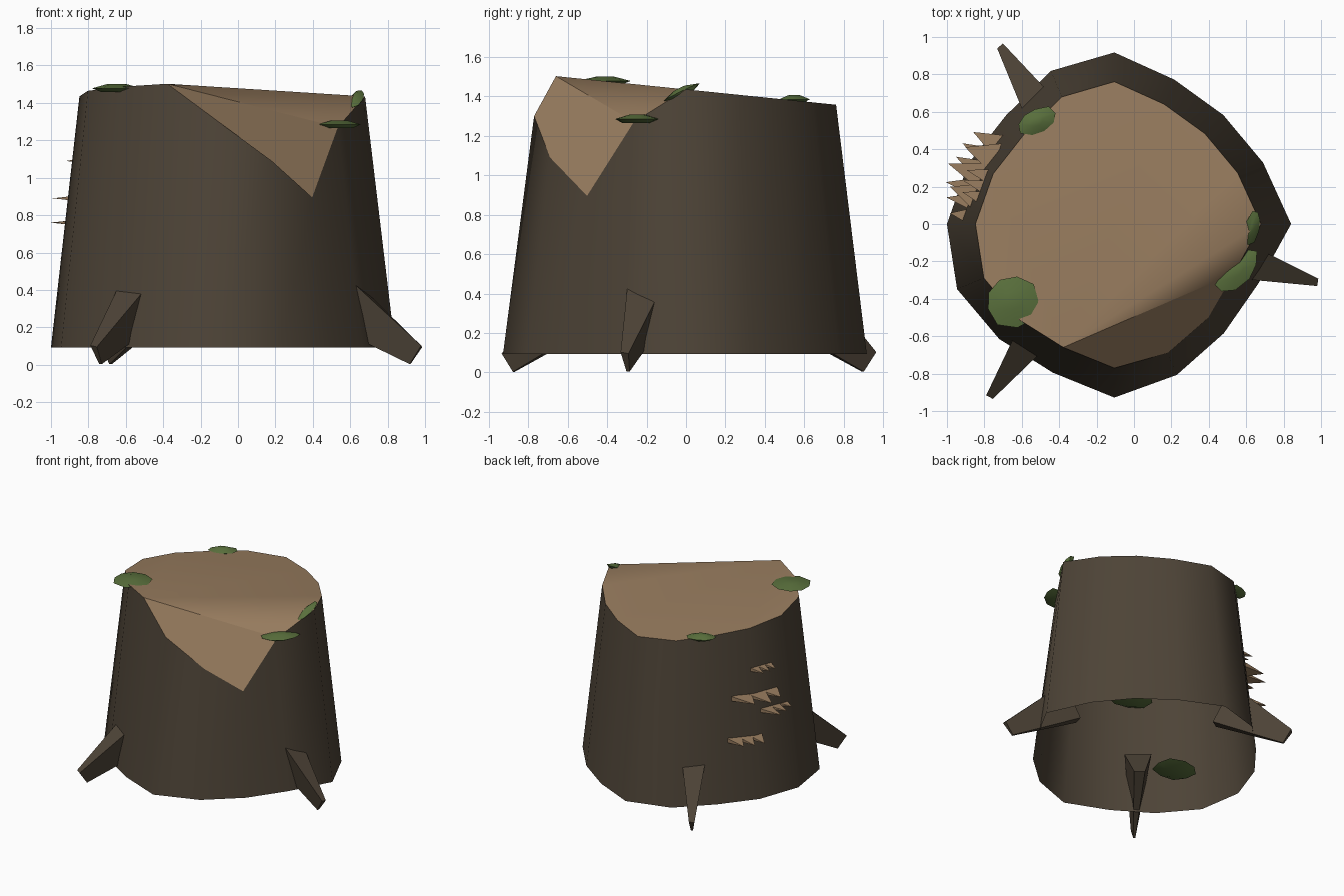
import bpy, bmesh, math, random
from mathutils import Vector, Euler

random.seed(4)
if "Cube" in bpy.data.objects:
    bpy.data.objects.remove(bpy.data.objects["Cube"], do_unlink=True)


def material(name, rgb):
    m = bpy.data.materials.new(name)
    m.use_nodes = True
    m.diffuse_color = (*rgb, 1)
    bsdf = m.node_tree.nodes["Principled BSDF"]
    bsdf.inputs["Base Color"].default_value = (*rgb, 1)
    bsdf.inputs["Roughness"].default_value = 0.9
    return m


bark = material("bark", (0.075, 0.057, 0.038))
wood = material("cut wood", (0.31, 0.2, 0.112))
moss = material("moss green", (0.1, 0.16, 0.045))

SIDES = 16
CENTRE = Vector((-0.105, 0, 0))
RADII = [.945, .86, .824, .836, .917, .886, .82, .845, .895, .91, .87, .86, .928, .873, .827, .833]
BASE_Z, TAPER = 0.093, 0.83


def polar(angle, radius, z):
    return CENTRE + Vector((math.cos(angle) * radius, math.sin(angle) * radius, z))


def finish(name, bm, mats, smooth=None):
    mesh = bpy.data.meshes.new(name)
    bm.to_mesh(mesh)
    bm.free()
    for m in mats:
        mesh.materials.append(m)
    ob = bpy.data.objects.new(name, mesh)
    bpy.context.collection.objects.link(ob)
    if smooth:
        bpy.ops.object.select_all(action="DESELECT")
        ob.select_set(True)
        bpy.context.view_layer.objects.active = ob
        bpy.ops.object.shade_smooth_by_angle(angle=math.radians(smooth))


# Stump: tapered open-bottomed wall, sloping top with a broken-out notch
bm = bmesh.new()
notch = {12: (1.30, TAPER), 13: (1.09, 0.855), 14: (0.895, 0.858), 15: (1.27, TAPER)}
low, top = [], []
for i, r in enumerate(RADII):
    a = math.tau * i / SIDES
    low.append(bm.verts.new(polar(a, r, BASE_Z)))
    if i in notch:
        z, shrink = notch[i]
        p = polar(a, r * shrink, z)
    else:
        p = polar(a, r * TAPER, 0)
        p.z = 1.435 - 0.102 * p.y
    top.append(bm.verts.new(p))
for i in range(SIDES):
    j = (i + 1) % SIDES
    bm.faces.new((low[i], low[j], top[j], top[i]))
cap = bm.faces.new(top[:12])
slope = bm.faces.new((top[11], top[15], top[0]))
break_face = bm.faces.new(top[11:16])
for f in (cap, slope, break_face):
    f.material_index = 1
for f in bm.faces:
    f.smooth = True
# Crisp rim and notch fold; wall and cap stay smooth
for e in bm.edges:
    e.smooth = len({f.material_index for f in e.link_faces}) == 1 and not (
        break_face in e.link_faces)
finish("stump", bm, (bark, wood))

# Roots: tapering prongs, wide on top, that slope down and outward
for name, degrees, reach in (("front_right_root", -16, 1.1),
                             ("front_left_root", 234.2, 1.11),
                             ("back_left_root", 122.7, 1.1)):
    a = math.radians(degrees)
    start, end = polar(a, 0.62, 0.38), polar(a, reach, 0.053)
    side = Vector((-math.sin(a), math.cos(a), 0))
    up = side.cross(start - end).normalized()
    if up.z < 0:
        up = -up
    bm = bmesh.new()
    rings = []
    for c, w, h in ((start, 0.1, 0.15), (end, 0.02, 0.06)):
        rings.append([bm.verts.new(c + side * w * s + up * h * t)
                      for s, t in ((-0.4, -1), (0.4, -1), (1, 0.85), (-1, 1))])
    for k in range(4):
        n = (k + 1) % 4
        bm.faces.new((rings[0][k], rings[0][n], rings[1][n], rings[1][k]))
    bm.faces.new(rings[0])
    bm.faces.new(rings[1])
    bmesh.ops.recalc_face_normals(bm, faces=bm.faces[:])
    finish(name, bm, (bark,), 30)


# Moss: irregular flat pads with a low raised middle
def moss_pad(name, loc, rx, ry, turn=0, tilt=0):
    rot = Euler((math.radians(tilt), 0, math.radians(turn)))
    bm = bmesh.new()
    rings = []
    for size, z in ((0.6, -0.02), (1, 0), (0.35, 0.022)):
        ring = []
        for k in range(9):
            a = math.tau * k / 9
            r = size * random.uniform(0.88, 1.08)
            p = Vector((rx * r * math.cos(a), ry * r * math.sin(a), z))
            p.rotate(rot)
            ring.append(bm.verts.new(Vector(loc) + p))
        rings.append(ring)
    for a, b in zip(rings, rings[1:]):
        for k in range(9):
            n = (k + 1) % 9
            bm.faces.new((a[k], a[n], b[n], b[k]))
    bm.faces.new(rings[0])
    bm.faces.new(rings[2])
    bmesh.ops.recalc_face_normals(bm, faces=bm.faces[:])
    finish(name, bm, (moss,), 40)


moss_pad("front_left_moss", (-0.65, -0.41, 1.478), 0.15, 0.14)
moss_pad("notch_moss", (0.545, -0.25, 1.285), 0.145, 0.085, 43)
moss_pad("back_left_moss", (-0.52, 0.55, 1.385), 0.11, 0.07, 23)
moss_pad("right_rim_moss", (0.63, -0.025, 1.42), 0.042, 0.11, -16, 26)
moss_pad("lower_inner_moss", (-0.6, -0.24, 0.25), 0.17, 0.15)
moss_pad("upper_inner_moss", (-0.4, -0.52, 0.91), 0.17, 0.14)

# Splinters: thin jagged shelves of torn wood on the left side
splinters = ((164, 1.09, 0.09, 0.1), (160, 0.89, 0.17, 0.19),
             (171, 0.76, 0.12, 0.15), (152, 0.57, 0.12, 0.14))
for number, (degrees, z, half, reach) in enumerate(splinters, 1):
    a = math.radians(degrees)
    wall = 0.85 * (1 - (1 - TAPER) * (z - BASE_Z) / 1.33)
    out = Vector((math.cos(a), math.sin(a), 0))
    side = Vector((-out.y, out.x, 0))
    base = polar(a, wall, z)
    bm = bmesh.new()
    steps = 3
    for k in range(steps):
        mid = half * (2 * k + 1 - steps) / steps
        width = 1.5 * half / steps
        length = reach * random.uniform(0.65, 1)
        tip = bm.verts.new(base + out * length + side * mid)
        ring = [bm.verts.new(base - out * 0.05 + side * (mid + u * width) + Vector((0, 0, v)))
                for u, v in ((-1, -0.018), (1, -0.018), (1, 0.018), (-1, 0.018))]
        for n in range(4):
            bm.faces.new((ring[n], ring[(n + 1) % 4], tip))
        bm.faces.new(ring)
    bmesh.ops.recalc_face_normals(bm, faces=bm.faces[:])
    finish(f"splinter_{number}", bm, (wood,))
